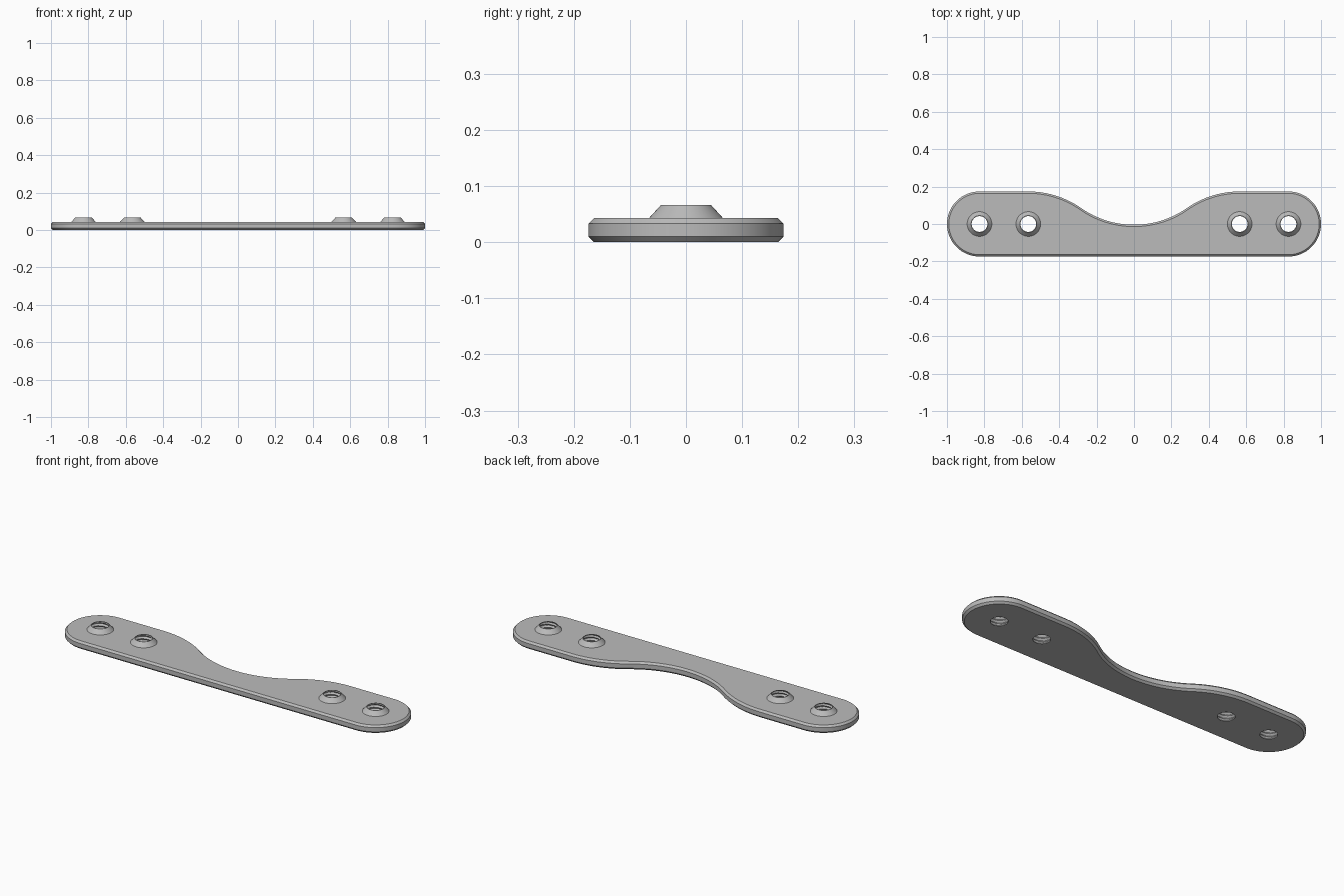
import bpy
import bmesh
from math import sin, cos, pi, atan, tau

if "Cube" in bpy.data.objects:
    bpy.data.objects.remove(bpy.data.objects["Cube"])

THICK, TOP = 0.043, 0.066          # plate thickness, boss height
END_R, END_X = 0.174, 0.826        # rounded ends
CHAMFER = 0.01
HOLE_X = (-0.826, -0.565, 0.565, 0.826)
SEG = 48
HOLE_R, BOSS_R, LIP_R = 0.042, 0.066, 0.045
PITCH, DEPTH = 0.018, 0.008

grey = bpy.data.materials.new("plain_grey")
grey.use_nodes = True
grey.diffuse_color = (0.5, 0.5, 0.5, 1)
grey.node_tree.nodes["Principled BSDF"].inputs["Base Color"].default_value = (0.5, 0.5, 0.5, 1)


def finish(bm, name, smooth=True):
    bmesh.ops.recalc_face_normals(bm, faces=bm.faces)
    mesh = bpy.data.meshes.new(name)
    bm.to_mesh(mesh)
    bm.free()
    mesh.materials.append(grey)
    obj = bpy.data.objects.new(name, mesh)
    bpy.context.collection.objects.link(obj)
    if smooth:
        bpy.ops.object.select_all(action='DESELECT')
        obj.select_set(True)
        bpy.context.view_layer.objects.active = obj
        bpy.ops.object.shade_smooth_by_angle(angle=0.5)
    return obj


def arc(cx, cy, r, a0, a1, n):
    return [(cx + r * cos(a0 + (a1 - a0) * i / n),
             cy + r * sin(a0 + (a1 - a0) * i / n)) for i in range(n + 1)]


def outline(inset):
    """Counter-clockwise plate edge, moved inwards by inset."""
    drop, half = (END_R + 0.004) / 2, 0.565 / 2
    a = 2 * atan(drop / half)
    r = half / sin(a)
    right = arc(END_X, 0, END_R - inset, -pi / 2, pi / 2, 32)
    right += arc(2 * half, END_R - r, r - inset, pi / 2, pi / 2 + a, 16)
    right += arc(0, r - 0.004, r + inset, a - pi / 2, -pi / 2, 16)[1:]
    left = [(-x, y) for x, y in reversed(right[:-1])]
    return right + left


def bridge(bm, lower, upper):
    n = len(lower)
    for i in range(n):
        j = (i + 1) % n
        bm.faces.new((lower[i], lower[j], upper[j], upper[i]))


def loop_edges(bm, ring):
    out = []
    for i, v in enumerate(ring):
        w = ring[(i + 1) % len(ring)]
        out.append(bm.edges.get((v, w)) or bm.edges.new((v, w)))
    return out


# Plate: chamfered edge loops closed by two caps with round openings
bm = bmesh.new()
rings = [[bm.verts.new((x, y, z)) for x, y in outline(d)]
         for d, z in ((CHAMFER, 0), (0, CHAMFER), (0, THICK - CHAMFER), (CHAMFER, THICK))]
for low, high in zip(rings, rings[1:]):
    bridge(bm, low, high)
for ring, z, r, up in ((rings[0], 0, HOLE_R, -1), (rings[-1], THICK, BOSS_R, 1)):
    edges = loop_edges(bm, ring)
    for hx in HOLE_X:
        hole = [bm.verts.new((x, y, z)) for x, y in arc(hx, 0, r, 0, tau, SEG)[:-1]]
        edges += loop_edges(bm, hole)
    bmesh.ops.triangle_fill(bm, edges=edges, use_beauty=True, normal=(0, 0, up))
finish(bm, "plate")


def thread_radius(z, angle):
    """Helical V-groove that fades out at both mouths of the hole."""
    phase = (z / PITCH - angle / tau) % 1
    fade = min(1, z / 0.006, (TOP - z) / 0.012)
    return HOLE_R + DEPTH * fade * (1 - abs(2 * phase - 1))


# Threaded bosses: conical collar, flat lip and grooved bore
ROWS = 44
for k, hx in enumerate(HOLE_X):
    bm = bmesh.new()
    collar = [[bm.verts.new((x, y, z)) for x, y in arc(hx, 0, r, 0, tau, SEG)[:-1]]
              for r, z in ((BOSS_R, THICK), (LIP_R, TOP))]
    bore = []
    for i in range(ROWS, -1, -1):
        z = TOP * i / ROWS
        row = []
        for s in range(SEG):
            a = tau * s / SEG
            r = thread_radius(z, a)
            row.append(bm.verts.new((hx + r * cos(a), r * sin(a), z)))
        bore.append(row)
    rows = collar + bore
    for low, high in zip(rows, rows[1:]):
        bridge(bm, low, high)
    # Orient outwards: the collar's first face decides
    finish(bm, f"threaded_boss_{k + 1}")
